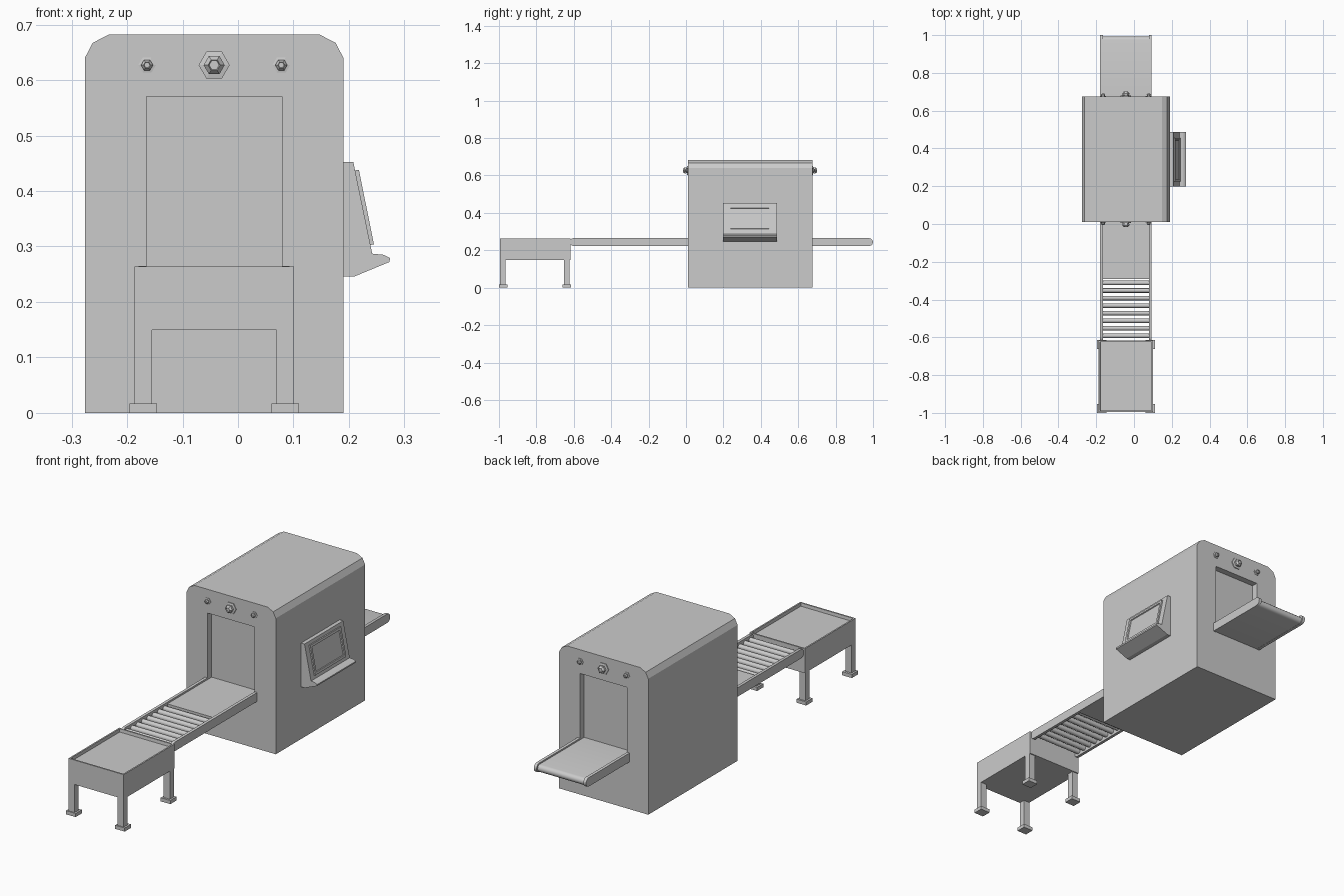
import bpy, bmesh
from math import sin, cos, pi, radians
from mathutils import Vector

if "Cube" in bpy.data.objects:
    bpy.data.objects.remove(bpy.data.objects["Cube"])

CX = -0.043  # centre line of conveyor and scanner body


def finish(name, bm, smooth=False):
    bmesh.ops.recalc_face_normals(bm, faces=bm.faces[:])
    me = bpy.data.meshes.new(name)
    bm.to_mesh(me)
    bm.free()
    ob = bpy.data.objects.new(name, me)
    bpy.context.collection.objects.link(ob)
    if smooth:
        bpy.ops.object.select_all(action='DESELECT')
        ob.select_set(True)
        bpy.context.view_layer.objects.active = ob
        bpy.ops.object.shade_smooth_by_angle(angle=radians(35))
    return ob


def prism(name, pts, axis, lo, hi, smooth=False):
    """Extrude a 2D profile along x (points are y,z) or along y (points are x,z)."""
    bm = bmesh.new()
    place = (lambda p, t: (t, p[0], p[1])) if axis == 'x' else (lambda p, t: (p[0], t, p[1]))
    f = bm.faces.new([bm.verts.new(place(p, lo)) for p in pts])
    new = bmesh.ops.extrude_face_region(bm, geom=[f])['geom']
    step = Vector(place((0, 0), hi - lo))
    bmesh.ops.translate(bm, verts=[v for v in new if isinstance(v, bmesh.types.BMVert)], vec=step)
    return finish(name, bm, smooth)


def box(name, x0, x1, y0, y1, z0, z1):
    return prism(name, [(x0, z0), (x1, z0), (x1, z1), (x0, z1)], 'y', y0, y1)


def recess(ob, direction, rim, depth):
    """Sink a panel into the face pointing most along the direction."""
    bm = bmesh.new()
    bm.from_mesh(ob.data)
    bm.normal_update()
    f = max(bm.faces, key=lambda g: g.normal.dot(Vector(direction)))
    n = f.normal.copy()
    bmesh.ops.inset_region(bm, faces=[f], thickness=rim)
    bmesh.ops.inset_region(bm, faces=[f], thickness=0.002)
    bmesh.ops.translate(bm, verts=f.verts[:], vec=-n * depth)
    bm.to_mesh(ob.data)
    bm.free()


def rounded_bar(y0, y1, zc, r, start=True, end=True, n=6):
    """Side profile with optional half-round ends."""
    pts = []
    for yc, a0, rounded in ((y1 - r, -pi / 2, end), (y0 + r, pi / 2, start)):
        if rounded:
            pts += [(yc + r * cos(a0 + pi * i / n), zc + r * sin(a0 + pi * i / n)) for i in range(n + 1)]
        else:
            y, s = (y1, 1) if a0 < 0 else (y0, -1)
            pts += [(y, zc - s * r), (y, zc + s * r)]
    return pts


# Scanner body with chamfered top edges
half = [(0.233, 0), (0.233, 0.64), (0.219, 0.667), (0.19, 0.682)]
profile = [(CX + x, z) for x, z in half] + [(CX - x, z) for x, z in reversed(half)]
body = prism("scanner_body", profile, 'y', 0.01, 0.675)

# Curtained openings front and back
for side, y0, y1 in (("front", -0.05, 0.04), ("back", 0.645, 0.75)):
    cutter = box(side + "_opening_cutter", CX - 0.122, CX + 0.122, y0, y1, 0.235, 0.57)
    cutter.hide_render = True
    cutter.display_type = 'WIRE'
    mod = body.modifiers.new(side + "_opening", 'BOOLEAN')
    mod.operation = 'DIFFERENCE'
    mod.solver = 'EXACT'
    mod.object = cutter


# Hexagonal lamps: stepped profile of (radius, height) spun with six sides
def lamp(name, x, y, out, s):
    bm = bmesh.new()
    rings = []
    for r, d in ((0.028, -0.003), (0.028, 0.004), (0.017, 0.006), (0.019, 0.017), (0.011, 0.026), (0.009, 0.022)):
        rings.append([bm.verts.new((x + s * r * cos(pi * i / 3), y + out * s * d,
                                    0.627 + s * r * sin(pi * i / 3))) for i in range(6)])
    for a, b in zip(rings, rings[1:]):
        for i in range(6):
            j = (i + 1) % 6
            bm.faces.new((a[i], a[j], b[j], b[i]))
    bm.faces.new(rings[0])
    bm.faces.new(rings[-1])
    finish(name, bm)


for side, y, out in (("front", 0.01, -1), ("back", 0.675, 1)):
    for label, dx, s in (("left", -0.121, 0.57), ("middle", 0, 1), ("right", 0.121, 0.57)):
        lamp(f"{side}_{label}_lamp", CX + dx, y, out, s)

# Operator console on the right side
prism("console", [(0.185, 0.452), (0.208, 0.452), (0.242, 0.287), (0.262, 0.285), (0.274, 0.279),
                  (0.273, 0.272), (0.21, 0.246), (0.185, 0.246)], 'y', 0.198, 0.486)
screen = prism("console_screen", [(0.209, 0.437), (0.218, 0.438), (0.245, 0.304), (0.236, 0.302)],
               'y', 0.226, 0.456)
recess(screen, (1, 0, 0.2), 0.016, 0.005)

# Conveyor side rails and belts
for label, s in (("left", -1), ("right", 1)):
    xs = sorted((CX + s * 0.122, CX + s * 0.136))
    prism(f"front_{label}_rail", rounded_bar(-0.622, 0.035, 0.244, 0.021, end=False), 'x', *xs, smooth=True)
    prism(f"back_{label}_rail", rounded_bar(0.65, 1.0, 0.244, 0.021, start=False), 'x', *xs, smooth=True)
prism("front_belt", rounded_bar(-0.29, 0.042, 0.241, 0.016, False, False), 'x', CX - 0.123, CX + 0.123)
prism("back_belt", rounded_bar(0.643, 0.992, 0.241, 0.017, start=False), 'x', CX - 0.123, CX + 0.123, smooth=True)

# Roller section
for i in range(8):
    y = -0.312 - 0.04 * i
    ring = [(y + 0.012 * cos(pi * k / 6), 0.244 + 0.012 * sin(pi * k / 6)) for k in range(12)]
    prism(f"roller_{i + 1}", ring, 'x', CX - 0.124, CX + 0.124, smooth=True)

# Loading table: tray, legs and feet
tray = box("table_tray", CX - 0.144, CX + 0.144, -0.995, -0.617, 0.149, 0.264)
recess(tray, (0, 0, 1), 0.01, 0.015)
for label, s in (("left", -1), ("right", 1)):
    for end, y in (("front", -0.98), ("back", -0.637)):
        lx = sorted((CX + s * 0.112, CX + s * 0.144))
        fx = sorted((CX + s * 0.103, CX + s * 0.153))
        box(f"{end}_{label}_leg", *lx, y - 0.015, y + 0.015, 0.01, 0.15)
        fy = y - 0.02 if end == "front" else y - 0.024
        box(f"{end}_{label}_foot", *fx, fy, fy + 0.046, 0, 0.017)
